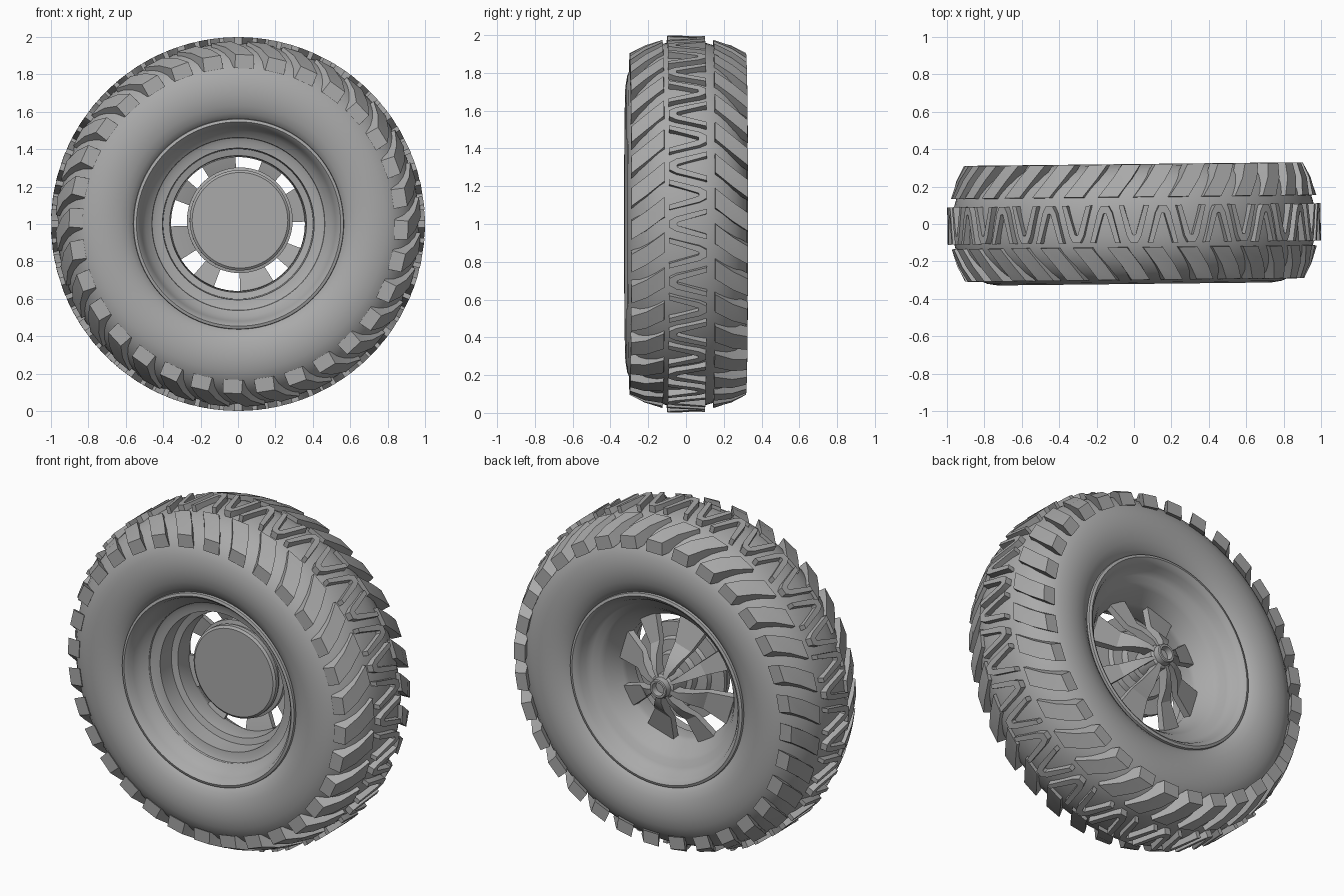
import bpy
import bmesh
from math import sin, cos, pi, radians
from mathutils import Matrix

if "Cube" in bpy.data.objects:
    bpy.data.objects.remove(bpy.data.objects["Cube"])

grey = bpy.data.materials.new("plain_grey")
grey.use_nodes = True
colour = (0.4, 0.4, 0.4, 1)
grey.diffuse_color = colour
grey.node_tree.nodes["Principled BSDF"].inputs["Base Color"].default_value = colour

# The axle runs along y, very slightly turned about z
PLACE = Matrix.Translation((0, 0, 1)) @ Matrix.Rotation(0.011, 4, "Z")


def pos(angle, radius, y):
    return (radius * sin(angle), y, radius * cos(angle))


def finish(name, bm, sharp=35):
    bmesh.ops.remove_doubles(bm, verts=bm.verts, dist=0.00001)
    bmesh.ops.recalc_face_normals(bm, faces=bm.faces)
    bm.transform(PLACE)
    mesh = bpy.data.meshes.new(name)
    bm.to_mesh(mesh)
    bm.free()
    obj = bpy.data.objects.new(name, mesh)
    bpy.context.collection.objects.link(obj)
    mesh.materials.append(grey)
    bpy.ops.object.select_all(action="DESELECT")
    obj.select_set(True)
    bpy.context.view_layer.objects.active = obj
    bpy.ops.object.shade_smooth_by_angle(angle=radians(sharp))
    return obj


def lathe(name, profile, steps=96, closed=True, shift=(0, 0, 0)):
    """Turn a (y, radius) profile about the axle."""
    bm = bmesh.new()
    rings = [[bm.verts.new(pos(2 * pi * i / steps, r, y)) for y, r in profile]
             for i in range(steps)]
    count = len(profile)
    for i in range(steps):
        a, b = rings[i], rings[(i + 1) % steps]
        for j in range(count if closed else count - 1):
            k = (j + 1) % count
            bm.faces.new((a[j], b[j], b[k], a[k]))
    bmesh.ops.translate(bm, verts=bm.verts, vec=shift)
    return finish(name, bm)


def loft(bm, sections):
    """Skin four-cornered sections into a capped block."""
    loops = [[bm.verts.new(p) for p in s] for s in sections]
    for a, b in zip(loops, loops[1:]):
        for j in range(4):
            k = (j + 1) % 4
            bm.faces.new((a[j], a[k], b[k], b[j]))
    bm.faces.new(loops[0])
    bm.faces.new(loops[-1][::-1])


# Tyre carcass: rounded crown, bulging sidewalls, beads tucked in
half = [(0, 0.967), (0.06, 0.965), (0.11, 0.957), (0.16, 0.942), (0.21, 0.915),
        (0.255, 0.878), (0.29, 0.835), (0.311, 0.785), (0.32, 0.73), (0.319, 0.68),
        (0.309, 0.63), (0.292, 0.59), (0.265, 0.555), (0.23, 0.54)]
lathe("tyre", half + [(-y, r) for y, r in half[:0:-1]])

# Slanted shoulder lugs, mirrored across the crown
for side, name in ((1, "back_shoulder_lugs"), (-1, "front_shoulder_lugs")):
    bm = bmesh.new()
    for i in range(32):
        start = 2 * pi * (i + (0.25 if side < 0 else 0)) / 32
        sections = []
        for y, y_base, top, base, turn in ((0.135, 0.13, 0.975, 0.92, 0),
                                           (0.23, 0.23, 0.945, 0.86, 0.075),
                                           (0.308, 0.31, 0.905, 0.832, 0.13)):
            a, b = start + turn, start + turn + 0.108
            y, y_base = side * y + 0.01, side * y_base + 0.01
            sections.append([pos(a - 0.008, base, y_base), pos(a, top, y),
                             pos(b, top, y), pos(b + 0.008, base, y_base)])
        loft(bm, sections)
    finish(name, bm, 25)

# Chevron ribs around the crown, pointing alternately forwards and backwards
bm = bmesh.new()
for i in range(40):
    centre, flip = 2 * pi * i / 40, (-1) ** i
    path = [(-0.068, 0.1, -0.013, 0), (-0.024, -0.06, -0.016, 0.004), (-0.01, -0.088, -0.01, 0.03),
            (0.01, -0.088, 0.01, 0.03), (0.024, -0.06, 0.016, 0.004), (0.068, 0.1, 0.013, 0)]
    sections = []
    for turn, y, across, along in path:
        outer = (centre + turn + across, flip * (y - along / 3))
        inner = (centre + turn - across, flip * (y + along))
        sections.append([pos(outer[0], 0.945, outer[1]), pos(outer[0], 0.997, outer[1]),
                         pos(inner[0], 0.997, inner[1]), pos(inner[0], 0.945, inner[1])])
    loft(bm, sections)
finish("crown_chevrons", bm, 25)

# Rim: lips, stepped inner barrel, deep outer dish
lathe("rim", [(-0.25, 0.565), (-0.285, 0.56), (-0.29, 0.545), (-0.275, 0.53),
              (-0.24, 0.518), (-0.2, 0.495), (-0.175, 0.463), (-0.165, 0.46),
              (-0.155, 0.44), (-0.15, 0.405), (-0.05, 0.4), (-0.04, 0.365), (0.05, 0.357),
              (0.075, 0.365), (0.16, 0.42), (0.185, 0.44), (0.2, 0.475), (0.225, 0.5),
              (0.26, 0.515), (0.28, 0.53), (0.29, 0.545), (0.285, 0.56), (0.25, 0.565)])

# Brake drum behind the spokes
lathe("brake_drum", [(-0.055, 0), (-0.055, 0.255), (-0.045, 0.268), (-0.02, 0.268), (-0.015, 0.258),
                     (0, 0.258), (0.005, 0.282), (0.03, 0.282), (0.035, 0.2), (0.06, 0.19),
                     (0.065, 0.13), (0.1, 0.12), (0.105, 0)], closed=False, shift=(0.01, 0, 0.02))

# Spokes: flat outer blades that step up to the hub
bm = bmesh.new()
for quarter in range(4):
    for centre, width in ((31, 10), (73, 15)):
        a = radians(centre + 90 * quarter)
        w = radians(width)
        sections = []
        for r, top, bottom, spread in ((0.375, 0.085, 0.05, w), (0.23, 0.125, 0.09, w),
                                       (0.17, 0.185, 0.13, w * 0.9), (0.1, 0.225, 0.16, w * 0.8),
                                       (0.045, 0.235, 0.17, w)):
            sections.append([pos(a - spread, r, bottom), pos(a - spread * 0.92, r, top),
                             pos(a + spread * 0.92, r, top), pos(a + spread, r, bottom)])
        loft(bm, sections)
finish("spokes", bm, 25)

# Hub tube with a recessed centre
lathe("hub", [(0.09, 0), (0.09, 0.075), (0.22, 0.07), (0.23, 0.058), (0.265, 0.055), (0.27, 0.05),
              (0.27, 0.038), (0.235, 0.034), (0.235, 0)], steps=48, closed=False)
